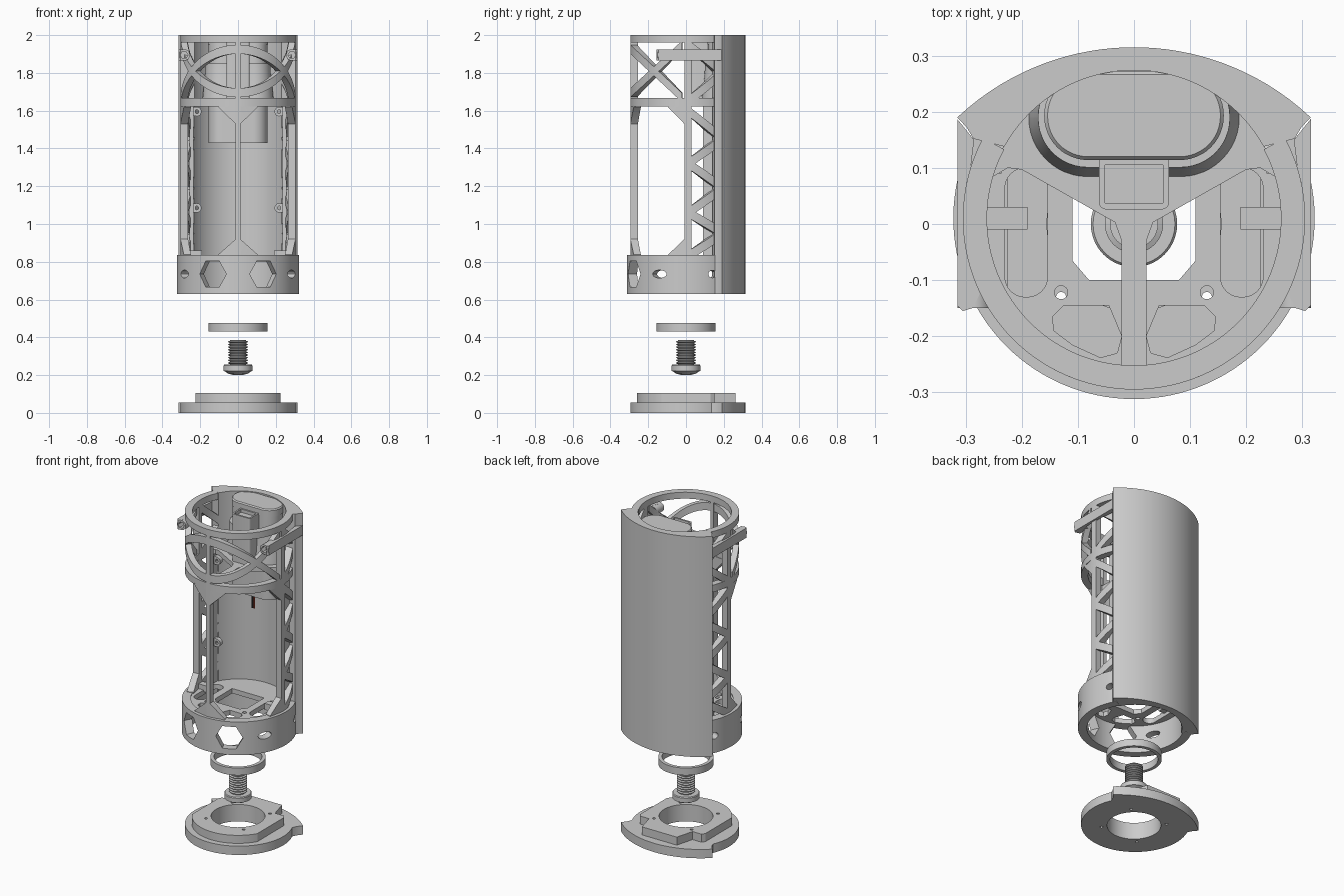
import bpy, bmesh
from math import sin, cos, radians, sqrt, pi
from mathutils import Vector, Matrix

if "Cube" in bpy.data.objects:
    bpy.data.objects.remove(bpy.data.objects["Cube"])

CY = 0.01  # centre of the cage circle


def skin(name, sections, closed=False):
    """Bridge a row of equal loops; cap the ends unless closed."""
    bm = bmesh.new()
    loops = [[bm.verts.new(p) for p in s] for s in sections]
    n, k = len(loops), len(loops[0])
    for i in range(n if closed else n - 1):
        a, b = loops[i], loops[(i + 1) % n]
        for j in range(k):
            bm.faces.new((a[j], a[(j + 1) % k], b[(j + 1) % k], b[j]))
    if not closed:
        bm.faces.new(loops[0])
        bm.faces.new(loops[-1])
    bmesh.ops.recalc_face_normals(bm, faces=bm.faces)
    me = bpy.data.meshes.new(name)
    bm.to_mesh(me)
    bm.free()
    ob = bpy.data.objects.new(name, me)
    bpy.context.collection.objects.link(ob)
    smooth(ob)
    return ob


def smooth(ob):
    bpy.ops.object.select_all(action='DESELECT')
    ob.select_set(True)
    bpy.context.view_layer.objects.active = ob
    bpy.ops.object.shade_smooth_by_angle(angle=radians(30))


def prism(name, outline, z0, z1):
    return skin(name, [[(x, y, z) for x, y in outline] for z in (z0, z1)])


def arc(r, a0, a1, n=48, cy=CY):
    return [(r * cos(radians(a0 + (a1 - a0) * i / n)), cy + r * sin(radians(a0 + (a1 - a0) * i / n)))
            for i in range(n + 1)]


def circle(r, n=48, cx=0, cy=0):
    return [(cx + r * cos(2 * pi * i / n), cy + r * sin(2 * pi * i / n)) for i in range(n)]


def rounded(cx, cy, hx, hy, r, n=8):
    return [(cx + sx * (hx - r) + r * cos(a0 + pi / 2 * i / n), cy + sy * (hy - r) + r * sin(a0 + pi / 2 * i / n))
            for sx, sy, a0 in ((1, 1, 0), (-1, 1, pi / 2), (-1, -1, pi), (1, -1, 1.5 * pi)) for i in range(n + 1)]


def rect(x0, x1, y0, y1):
    return [(x0, y0), (x1, y0), (x1, y1), (x0, y1)]


def strap(name, cols, r0=0.265, r1=0.305, closed=False):
    """Curved bar on the cage cylinder: cols are (angle, z low, z high)."""
    secs = []
    for a, lo, hi in cols:
        c, s = cos(radians(a)), sin(radians(a))
        secs.append([(r * c, CY + r * s, z) for r, z in ((r0, lo), (r1, lo), (r1, hi), (r0, hi))])
    return skin(name, secs, closed)


def band(name, a0, a1, z0, z1, h, n=6, **kw):
    """Strap running from z0 to z1 with half-height h."""
    cols = [(a0 + (a1 - a0) * t, z0 + (z1 - z0) * t - h, z0 + (z1 - z0) * t + h)
            for t in (i / n for i in range(n + 1))]
    return strap(name, cols, **kw)


def cut(ob, cutters):
    for c in cutters:
        c.hide_render = True
        m = ob.modifiers.new("hole", 'BOOLEAN')
        m.operation, m.solver, m.object = 'DIFFERENCE', 'EXACT', c
        bpy.context.view_layer.objects.active = ob
        bpy.ops.object.modifier_apply(modifier=m.name)
        bpy.data.objects.remove(c)
    smooth(ob)


def radial_cutter(angle, z, r, n, stretch=1):
    ob = prism("cutter", [(x, y * stretch) for x, y in circle(r, n)], 0.2, 0.4)
    d = Vector((cos(radians(angle)), sin(radians(angle)), 0))
    side = Vector((0, 0, 1)).cross(d)
    rot = Matrix((side, Vector((0, 0, 1)), d)).transposed().to_4x4()
    ob.data.transform(Matrix.Translation((0, CY, z)) @ rot)
    return ob


# Shared back curve with hooked corners
back = [(x, -0.144 + sqrt(0.459 ** 2 - x * x)) for x in (0.315 - 0.63 * i / 32 for i in range(33))]
left_hook = [(-0.298, 0.172), (-0.286, 0.152)]
right_hook = [(-x, y) for x, y in reversed(left_hook)]

# Base plate with raised step and screw holes
foot = prism("base_plate", back + left_hook + arc(0.305, 156, 384, 64) + right_hook, 0, 0.055)
tab = [(0.225, 0.13), (0.212, 0.15), (0.15, 0.15), (0.12, 0.262)]
front_arc = arc(0.26, 210.07, 329.93, 40, 0)
riser = prism("base_step", front_arc + tab + [(-x, y) for x, y in reversed(tab)], 0.055, 0.105)
for ob in (foot, riser):
    cut(ob, [prism("cutter", circle(0.152, 64), -0.1, 0.3)] +
        [prism("cutter", circle(0.009, 12, sx * 0.13, sy * 0.13), -0.1, 0.3) for sx in (1, -1) for sy in (1, -1)])

# Bolt: domed head and threaded shank
prof = [(0.02, 0.2), (0.05, 0.207), (0.07, 0.22), (0.077, 0.222), (0.077, 0.25), (0.073, 0.255), (0.043, 0.255)]
for k in range(9):
    z = 0.258 + k * 0.014
    prof += [(0.043, z), (0.052, z + 0.005), (0.052, z + 0.008), (0.043, z + 0.012)]
prof += [(0.043, 0.385)]
bolt = skin("bolt", [[(x, y, z) for x, y in circle(r, 40)] for r, z in prof])

# Spacer ring
skin("spacer_ring", [[(r * cos(a), r * sin(a), z) for r, z in ((0.135, 0.43), (0.156, 0.43), (0.156, 0.475), (0.135, 0.475))]
                     for a in (2 * pi * i / 64 for i in range(64))], True)

# Solid back panel
prism("back_panel", back + left_hook + arc(0.264, 151, 29) + right_hook, 0.63, 2.0)

# Lower collar with windows
collar = band("lower_collar", -211, 31, 0.732, 0.732, 0.103, n=80, r0=0.272, r1=0.322)
holes = []
for s in (1, -1):
    holes += [radial_cutter(-90 + s * 25, 0.735, 0.078, 6, 1.02), radial_cutter(-90 + s * 62, 0.735, 0.042, 20, 0.5),
              radial_cutter(-90 + s * 114, 0.735, 0.025, 20, 0.8)]
cut(collar, holes)

# Floor plate with openings
floor = prism("floor_plate", circle(0.278, 72, 0, CY), 0.80, 0.83)
openings = [prism("cutter", [(-0.11, -0.065), (-0.08, -0.1), (0.08, -0.1), (0.11, -0.065), (0.11, 0.1), (-0.11, 0.1)], 0.7, 0.9)]
for s in (1, -1):
    openings += [prism("cutter", rounded(s * 0.192, -0.015, 0.038, 0.115, 0.036), 0.7, 0.9),
                 prism("cutter", circle(0.012, 16, s * 0.13, -0.122), 0.7, 0.9),
                 prism("cutter", [(s * x, y) for x, y in ((0.022, -0.2), (0.045, -0.145), (0.125, -0.145), (0.145, -0.165),
                                                         (0.143, -0.19), (0.11, -0.215), (0.06, -0.238), (0.03, -0.23))], 0.7, 0.9)]
cut(floor, openings)

# Cage rings
band("top_ring", -208, 28, 1.98, 1.98, 0.02, n=80, r0=0.262)
band("middle_ring", -208, 28, 1.644, 1.644, 0.022, n=80)


# Tilted hoops that cross at the sides, flat planes in side view
def hoop(name, z_front, z_side, h=0.024):
    cols = []
    for i in range(65):
        a = -174 + 168 * i / 64
        t = (1 + sin(radians(a))) / (1 + sin(radians(-6)))
        z = z_front + (z_side - z_front) * t
        cols.append((a, max(1.63, z - h), min(1.99, z + h)))
    strap(name, cols, r0=0.27)


hoop("falling_hoop", 1.925, 1.67)
hoop("rising_hoop", 1.695, 1.945)

# Posts with flared ends
for label, a, w in (("front", -90, 2.4), ("right", 0, 3.5), ("left", 180, 3.5)):
    band(label + "_post", a - w, a + w, 1.4, 1.4, 0.59, n=2)
    for s in (1, -1):
        if label == "front" or (s < 0) == (label == "right"):
            e = a + s * 20
            strap(label + "_top_gusset", [(a, 1.51, 1.63), (a + s * w, 1.53, 1.63), (e, 1.618, 1.63)])
            strap(label + "_foot_gusset", [(a, 0.82, 0.93), (a + s * w, 0.82, 0.92), (e, 0.82, 0.838)])

# Side trusses, arms, lugs and rails, mirrored left and right
nodes = [0.83, 0.95, 1.06, 1.19, 1.32, 1.45, 1.60]
for s, label in ((1, "right"), (-1, "left")):
    def ang(a):
        return a if s > 0 else 180 - a

    def mir(pts):
        return [(s * x, y) for x, y in pts]

    for i in range(6):
        a0, a1 = (0, 37) if i % 2 == 0 else (37, 0)
        band(label + "_truss", ang(a0), ang(a1), nodes[i], nodes[i + 1], 0.026)
    band(label + "_truss", ang(0), ang(37), 1.65, 1.80, 0.026)
    band(label + "_truss", ang(37), ang(0), 1.80, 1.95, 0.026)
    arm = prism(label + "_arm", mir([(0.275, -0.125), (0.288, -0.15), (0.305, -0.155), (0.315, -0.145), (0.315, 0.187),
                                     (0.285, 0.15), (0.297, 0.05), (0.297, -0.06)]), 1.865, 1.925)
    lug = skin(label + "_lug", [[(s * 0.285 + x, y, 1.895 + z) for x, z in circle(0.03, 24)] for y in (-0.15, -0.075)])
    for ob in (arm, lug):
        cut(ob, [skin("cutter", [[(s * 0.285 + x, y, 1.895 + z) for x, z in circle(0.02, 6)] for y in (-0.2, -0.1)])])
    prism(label + "_rail", mir(rect(0.236, 0.256, 0.09, 0.14)), 0.82, 1.64)
    prism(label + "_clip", mir(rect(0.19, 0.27, -0.01, 0.03)), 0.82, 0.86)
    for z in (1.085, 1.595):
        prism(label + "_boss_web", mir(rect(0.225, 0.245, 0.1, 0.125)), z - 0.024, z + 0.024)
        boss = skin(label + "_screw_boss", [[(s * 0.218 + x, y, z + q) for x, q in circle(0.025, 20)] for y in (0.1, 0.125)])
        cut(boss, [skin("cutter", [[(s * 0.218 + x, y, z + q) for x, q in circle(0.01, 12)] for y in (0.05, 0.15)])])

# Y-shaped shelf carrying the pod
half = [(0.022, -0.26), (0.022, -0.03), (0.034, 0.003), (0.2, 0.097), (0.225, 0.1), (0.25, 0.085)]
prism("pod_shelf", half + arc(0.268, 18, 162) + [(-x, y) for x, y in reversed(half)], 1.635, 1.665)

# Pod: rounded housing with rim, flared skirt and front block
prism("pod_body", rounded(0, 0.193, 0.156, 0.076, 0.075, 12), 1.43, 1.985)
skin("pod_cap", [[(x, y, z) for x, y in rounded(0, 0.193, 0.16 - d, 0.079 - d, 0.078 - d, 12)]
                 for d, z in ((0, 1.95), (0, 1.988), (0.006, 1.995))])
skin("pod_skirt", [[(x, y, z) for x, y in rounded(0, 0.19, 0.16 + d, 0.078 + d, 0.077 + d, 12)]
                   for d, z in ((0.028, 1.66), (0.022, 1.72), (0.014, 1.78), (0.011, 1.85))])
block = prism("pod_front_block", rounded(0, 0.078, 0.062, 0.052, 0.012, 4), 1.66, 1.96)
cut(block, [prism("cutter", rect(-0.052, 0.052, 0.037, 0.105), 1.94, 2.1)])

# Wires under the pod
for x, label, col in ((0.006, "red_wire", (0.6, 0.08, 0.04, 1)), (-0.006, "black_wire", (0.03, 0.03, 0.03, 1))):
    wire = prism(label, circle(0.005, 10, x, 0.152), 1.34, 1.44)
    mat = bpy.data.materials.new(label)
    mat.diffuse_color = col
    mat.use_nodes = True
    mat.node_tree.nodes["Principled BSDF"].inputs["Base Color"].default_value = mat.diffuse_color
    wire.data.materials.append(mat)
